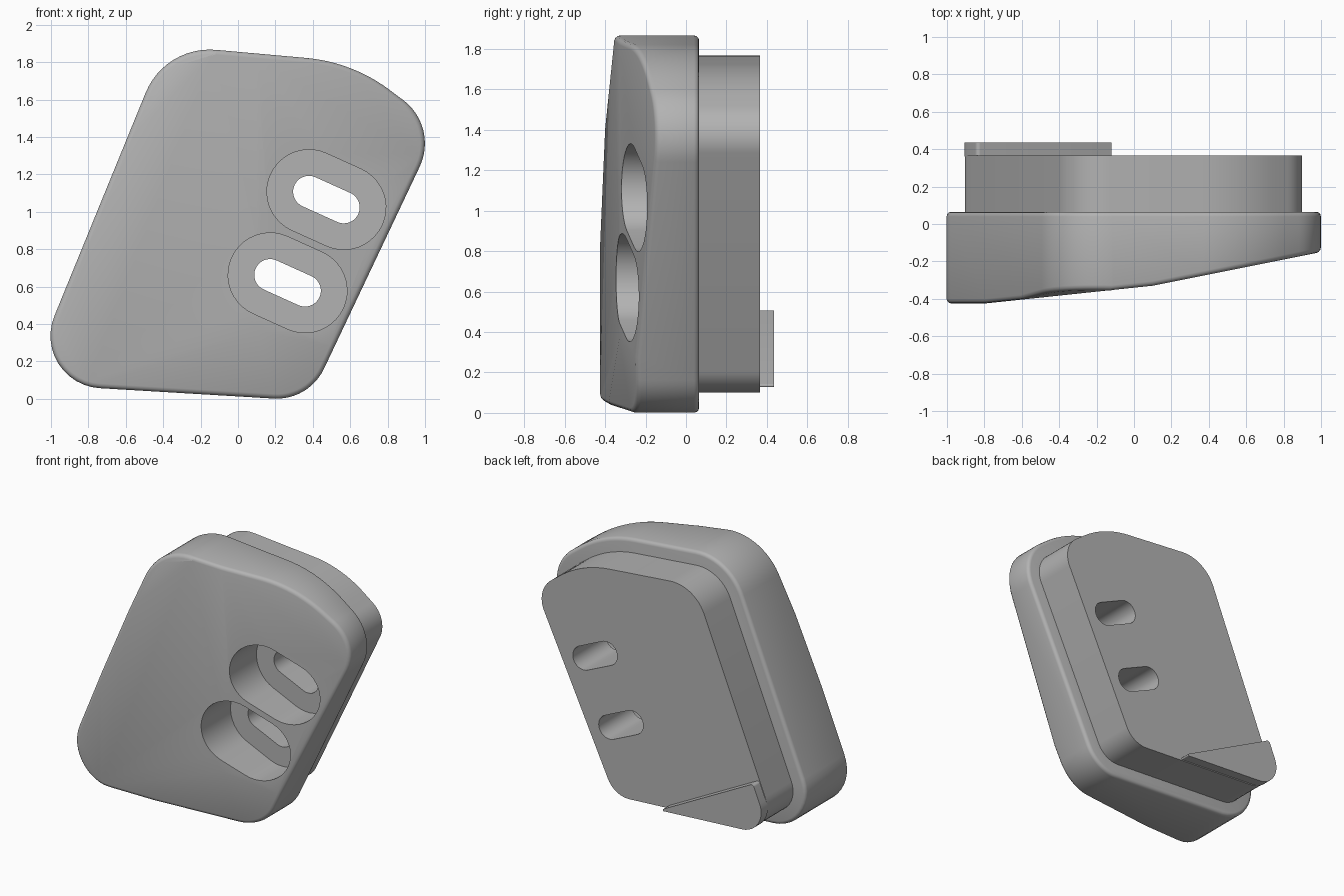
import bpy, bmesh, math
from mathutils import Vector

cube = bpy.data.objects.get("Cube")
if cube:
    bpy.data.objects.remove(cube, do_unlink=True)

grey = bpy.data.materials.new("plain grey")
grey.use_nodes = True
COLOUR = (0.45, 0.45, 0.45, 1)
grey.diffuse_color = COLOUR
for node in grey.node_tree.nodes:
    if node.type == 'BSDF_PRINCIPLED':
        node.inputs["Base Color"].default_value = COLOUR

# Outline corners going clockwise from the front: x, z, corner radius
CORNERS = [(-0.39, 1.89, 0.37), (0.612, 1.80, 0.87), (1.073, 1.455, 0.29),
           (0.379, -0.01, 0.28), (-1.13, 0.08, 0.28)]


def inset_corners(corners, d):
    """Move every side inward by d, shrinking the corner radii to match."""
    out = []
    for i, (x, z, r) in enumerate(corners):
        p = Vector((x, z))
        a = (p - Vector(corners[i - 1][:2])).normalized()
        b = (Vector(corners[(i + 1) % len(corners)][:2]) - p).normalized()
        na, nb = Vector((a.y, -a.x)), Vector((b.y, -b.x))
        m = (na + nb).normalized()
        q = p + m * (d / m.dot(na))
        out.append((q.x, q.y, r - d))
    return out


def rounded(corners, steps=12):
    """Polygon with each corner replaced by a circular arc."""
    pts = []
    for i, (x, z, r) in enumerate(corners):
        p = Vector((x, z))
        a = (Vector(corners[i - 1][:2]) - p).normalized()
        b = (Vector(corners[(i + 1) % len(corners)][:2]) - p).normalized()
        half = a.angle(b) / 2
        centre = p + (a + b).normalized() * (r / math.sin(half))
        start = p + a * (r / math.tan(half)) - centre
        sweep = math.pi - 2 * half
        for k in range(steps + 1):
            t = -sweep * k / steps
            c, s = math.cos(t), math.sin(t)
            pts.append(centre + Vector((start.x * c - start.y * s,
                                        start.x * s + start.y * c)))
    return pts


def slot(cx, cz, r, steps=20):
    """Slanted stadium outline."""
    half = Vector((0.093, -0.042))
    base = math.atan2(half.y, half.x)
    pts = []
    for side in (1, -1):
        for k in range(steps + 1):
            t = base + (math.pi / 2 if side > 0 else -math.pi / 2) - math.pi * k / steps
            pts.append(Vector((cx, cz)) + half * side + r * Vector((math.cos(t), math.sin(t))))
    return pts


def prism(pts, y0, y1):
    bm = bmesh.new()
    face = bm.faces.new([bm.verts.new((p.x, y0, p.y)) for p in pts])
    ext = bmesh.ops.extrude_face_region(bm, geom=[face])
    verts = [g for g in ext["geom"] if isinstance(g, bmesh.types.BMVert)]
    bmesh.ops.translate(bm, vec=(0, y1 - y0, 0), verts=verts)
    bmesh.ops.recalc_face_normals(bm, faces=bm.faces)
    return bm


def trim_front(bm, base, sx, sz):
    """Remove everything in front of the plane y = base + sx*x + sz*z."""
    geom = bm.verts[:] + bm.edges[:] + bm.faces[:]
    bmesh.ops.bisect_plane(bm, geom=geom, dist=1e-5, plane_co=(0, base, 0),
                           plane_no=(sx, -1, sz), clear_outer=True)
    rim = [e for e in bm.edges if e.is_boundary]
    if rim:
        bmesh.ops.edgenet_fill(bm, edges=rim)
    bmesh.ops.recalc_face_normals(bm, faces=bm.faces)


def round_edges(bm, width, keep=lambda e: True):
    edges = [e for e in bm.edges if e.calc_face_angle(0) > 0.8 and keep(e)]
    bmesh.ops.bevel(bm, geom=edges, offset=width, segments=3, profile=0.5,
                    affect='EDGES', clamp_overlap=False)


def make(name, bm):
    mesh = bpy.data.meshes.new(name)
    bm.to_mesh(mesh)
    bm.free()
    obj = bpy.data.objects.new(name, mesh)
    bpy.context.collection.objects.link(obj)
    mesh.materials.append(grey)
    return obj


def activate(obj):
    bpy.ops.object.select_all(action='DESELECT')
    obj.select_set(True)
    bpy.context.view_layer.objects.active = obj


def cut(obj, outlines, y0, y1):
    for pts in outlines:
        tool = make("cutter", prism(pts, y0, y1))
        tool.hide_render = True
        mod = obj.modifiers.new("hole", 'BOOLEAN')
        mod.operation, mod.solver, mod.object = 'DIFFERENCE', 'EXACT', tool
        activate(obj)
        bpy.ops.object.modifier_apply(modifier=mod.name)
        bpy.data.objects.remove(tool, do_unlink=True)


def smooth(obj):
    activate(obj)
    bpy.ops.object.shade_smooth_by_angle(angle=math.radians(32))


HOLES = [(0.4725, 1.065), (0.265, 0.62)]
wide = [slot(x, z, 0.225) for x, z in HOLES]
narrow = [slot(x, z, 0.085) for x, z in HOLES]

# Main body: thick plate with a slanted, faceted front
bm = prism(rounded(CORNERS), -0.6, 0.065)
for plane in [(-0.425, 0, 0), (-0.35, 0.2, 0), (-0.3405, 0.106, 0),
              (-0.59, -0.023, 0.126), (-0.3075, 0.175, -0.1085)]:
    trim_front(bm, *plane)
round_edges(bm, 0.025)
body = make("body", bm)
cut(body, wide, -0.8, -0.01)
cut(body, narrow, -0.4, 0.5)
smooth(body)

# Raised back plate
plate = make("back_plate", prism(rounded(inset_corners(CORNERS, 0.1)), 0.06, 0.365))
cut(plate, narrow, -0.4, 0.7)
smooth(plate)

# Small wedge at the lower corner of the back plate
wedge_corners = [(-0.84, 0.515, 0.02), (-0.09, 0.125, 0.008), (-0.98, 0.178, 0.16)]
wedge = make("back_wedge", prism(rounded(wedge_corners), 0.36, 0.435))
smooth(wedge)
